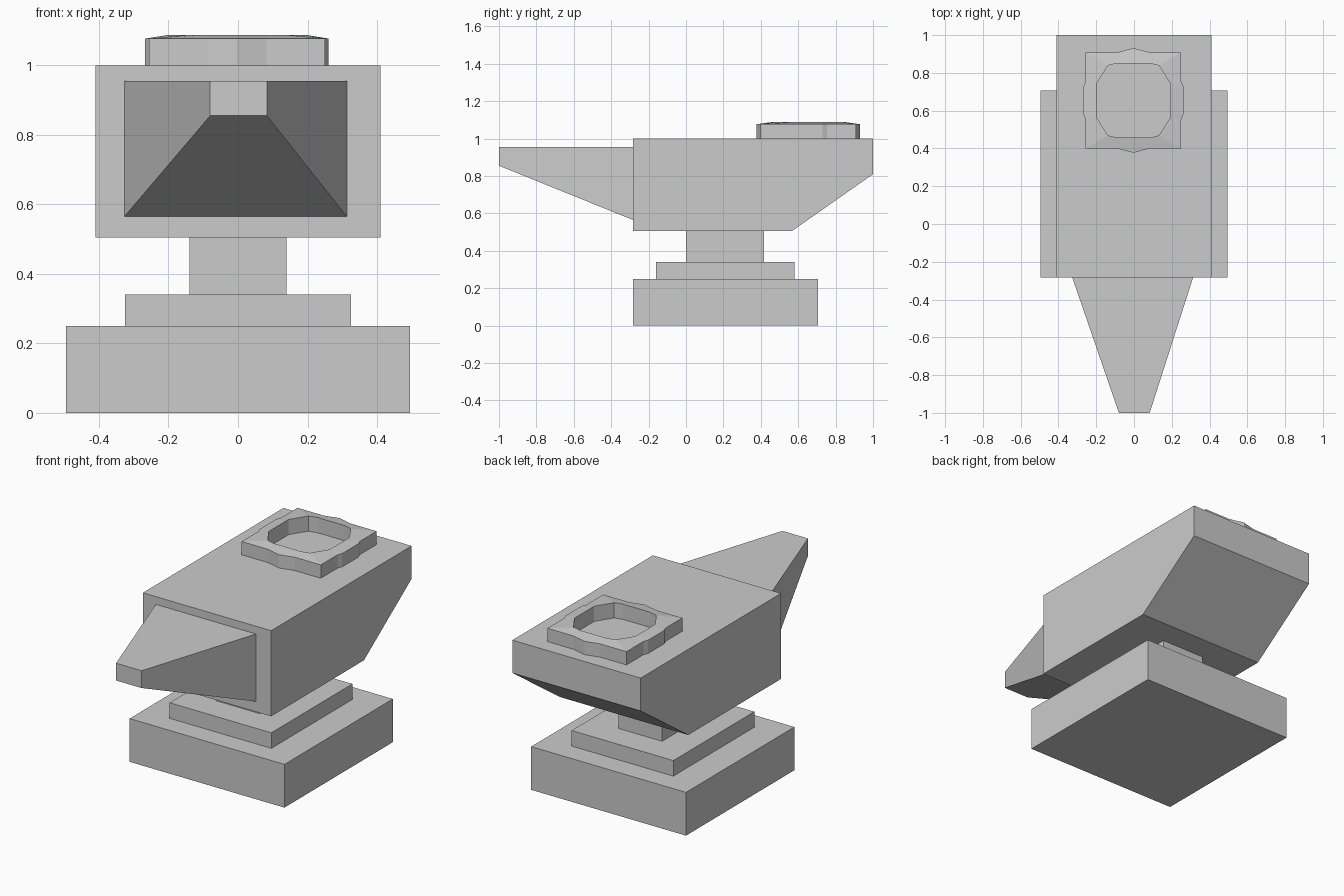
import bpy

if "Cube" in bpy.data.objects:
    bpy.data.objects.remove(bpy.data.objects["Cube"])


def make(name, verts, faces):
    mesh = bpy.data.meshes.new(name)
    mesh.from_pydata(verts, [], faces)
    mesh.validate()
    obj = bpy.data.objects.new(name, mesh)
    bpy.context.collection.objects.link(obj)
    return obj


def loft(name, loops, caps=True):
    """Skin a list of equal-length vertex loops; without caps, close it as a torus."""
    n = len(loops[0])
    count = len(loops)
    verts = [v for loop in loops for v in loop]
    faces = []
    for k in range(count - 1 if caps else count):
        a, b = k * n, (k + 1) % count * n
        faces += [(a + i, a + (i + 1) % n, b + (i + 1) % n, b + i) for i in range(n)]
    if caps:
        faces += [tuple(reversed(range(n))), tuple(range((count - 1) * n, count * n))]
    return make(name, verts, faces)


def rect(x0, x1, y0, y1, z):
    return [(x0, y0, z), (x1, y0, z), (x1, y1, z), (x0, y1, z)]


def box(name, hx, y0, y1, z0, z1):
    return loft(name, [rect(-hx, hx, y0, y1, z) for z in (z0, z1)])


# Stepped foot and neck
box("base", 0.495, -0.283, 0.707, 0, 0.25)
box("base_step", 0.325, -0.16, 0.58, 0.25, 0.34)
box("neck", 0.14, 0.0, 0.418, 0.34, 0.505)

# Body with sloped heel, extruded along x
profile = [(-0.283, 0.505), (0.565, 0.505), (1, 0.81), (1, 1), (-0.283, 1)]
loft("body", [[(x, y, z) for y, z in profile] for x in (-0.41, 0.41)])

# Tapered horn
def horn_section(x0, x1, z0, z1, y):
    return [(x0, y, z0), (x0, y, z1), (x1, y, z1), (x1, y, z0)]

loft("horn", [horn_section(-0.327, 0.313, 0.565, 0.955, -0.283),
              horn_section(-0.08, 0.083, 0.855, 0.955, -1)])


# Raised ring on the heel: one quarter outline mirrored around its centre
def outline(quarter, z, cx=-0.003, cy=0.654):
    pts = list(quarter)
    pts += [(-x, y) for x, y in reversed(quarter[:-1])]
    pts += [(-x, -y) for x, y in quarter]
    pts += [(x, -y) for x, y in reversed(quarter[:-1])]
    return [(cx + x, cy + y, z) for x, y in pts]

outer = [(0.264, 0.075), (0.253, 0.1), (0.253, 0.255), (0.085, 0.255), (0, 0.277)]
inner = [(0.195, 0.07), (0.195, 0.09), (0.135, 0.185), (0.085, 0.197), (0, 0.197)]
loft("heel_ring", [outline(outer, 1.0), outline(outer, 1.077),
                   outline(inner, 1.088), outline(inner, 1.0)], caps=False)

# Consistent outward normals
import bmesh
for obj in bpy.context.collection.objects:
    bm = bmesh.new()
    bm.from_mesh(obj.data)
    bmesh.ops.recalc_face_normals(bm, faces=bm.faces)
    bm.to_mesh(obj.data)
    bm.free()
